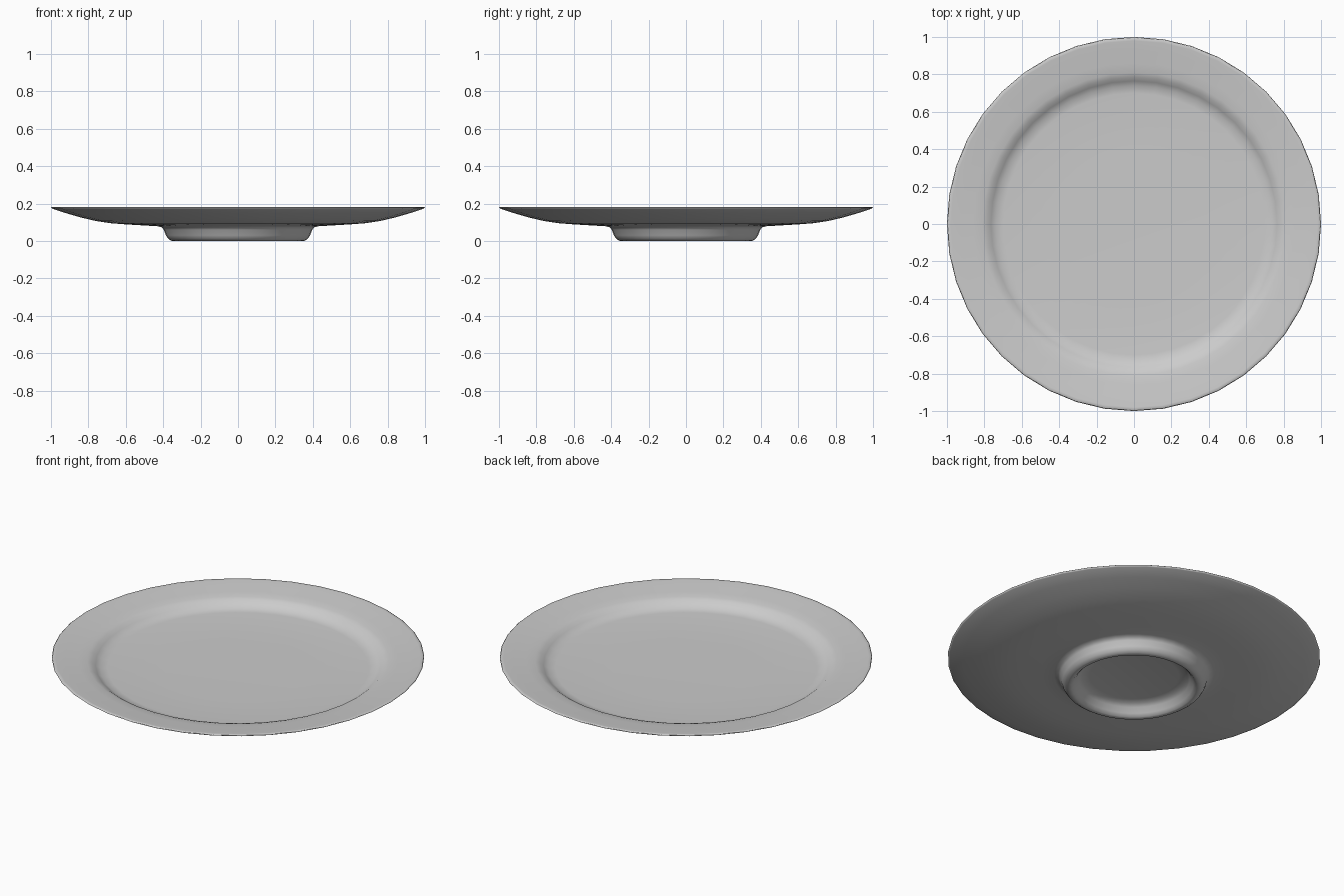
import bpy, bmesh, math

SEGMENTS = 40

# Half cross-section (radius, height): from top centre, over the rim, to the underside centre
profile = [
    (0, 0.112), (0.40, 0.114), (0.70, 0.118), (0.74, 0.122), (0.765, 0.138),
    (0.785, 0.153), (0.81, 0.161), (0.86, 0.167), (0.93, 0.175), (0.98, 0.181),
    (0.995, 0.182), (1.0, 0.178), (0.99, 0.172),
    (0.92, 0.149), (0.84, 0.126), (0.76, 0.107), (0.68, 0.095), (0.60, 0.089), (0.50, 0.083),
    # foot ring
    (0.43, 0.079), (0.408, 0.073), (0.397, 0.060), (0.385, 0.030), (0.374, 0.013),
    (0.358, 0.002), (0.345, 0.0), (0.333, 0.003), (0.318, 0.018), (0.300, 0.045),
    (0.280, 0.060), (0.24, 0.067), (0, 0.069),
]

# Plate: revolve the cross-section around z
bm = bmesh.new()
verts = [bm.verts.new((r, 0, z)) for r, z in profile]
edges = [bm.edges.new(pair) for pair in zip(verts, verts[1:])]
bmesh.ops.spin(bm, geom=verts + edges, cent=(0, 0, 0), axis=(0, 0, 1),
               angle=math.tau, steps=SEGMENTS, use_merge=False)
bmesh.ops.remove_doubles(bm, verts=bm.verts[:], dist=1e-4)
bmesh.ops.recalc_face_normals(bm, faces=bm.faces[:])
for face in bm.faces:
    face.smooth = True

mesh = bpy.data.meshes.new("plate")
bm.to_mesh(mesh)
bm.free()
plate = bpy.data.objects.new("plate", mesh)
bpy.context.collection.objects.link(plate)
